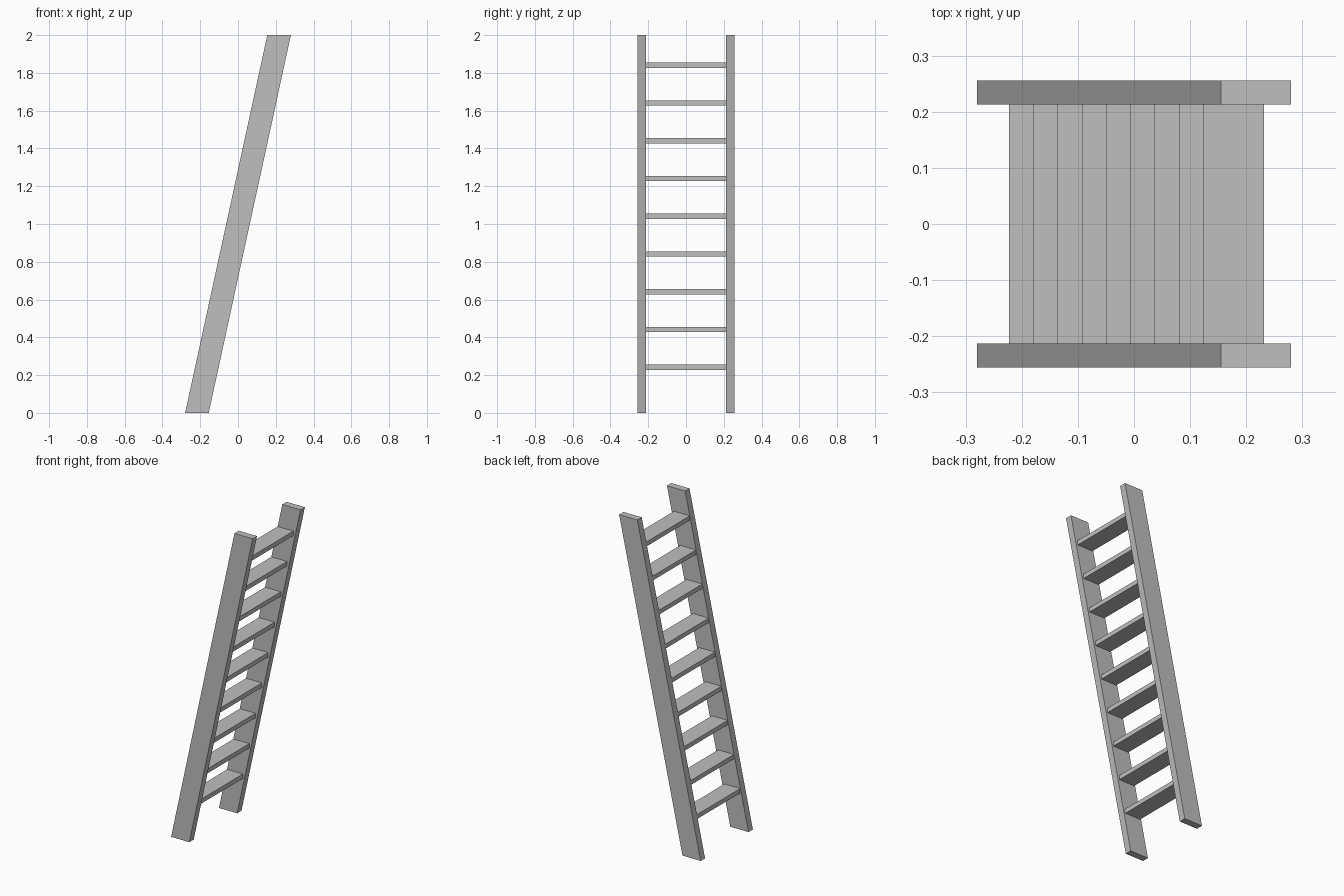
import bpy
import bmesh

default = bpy.data.objects.get("Cube")
if default:
    bpy.data.objects.remove(default, do_unlink=True)

# Single plain grey
grey = bpy.data.materials.new("plain grey")
grey.use_nodes = True
color = (0.52, 0.52, 0.52, 1)
grey.diffuse_color = color
grey.node_tree.nodes["Principled BSDF"].inputs["Base Color"].default_value = color


def extruded_profile(name, profile, y0, y1):
    """Extrude an x/z outline along y."""
    bm = bmesh.new()
    face = bm.faces.new([bm.verts.new((x, y0, z)) for x, z in profile])
    out = bmesh.ops.extrude_face_region(bm, geom=[face])
    moved = [g for g in out["geom"] if isinstance(g, bmesh.types.BMVert)]
    bmesh.ops.translate(bm, verts=moved, vec=(0, y1 - y0, 0))
    bmesh.ops.recalc_face_normals(bm, faces=bm.faces)
    mesh = bpy.data.meshes.new(name)
    bm.to_mesh(mesh)
    bm.free()
    mesh.materials.append(grey)
    obj = bpy.data.objects.new(name, mesh)
    bpy.context.collection.objects.link(obj)
    return obj


# Leaning side rails, cut level at floor and top
INNER, OUTER = 0.213, 0.256
rail = [(-0.28, 0), (-0.155, 0), (0.28, 2), (0.155, 2)]
extruded_profile("front_rail", rail, -OUTER, -INNER)
extruded_profile("back_rail", rail, INNER, OUTER)

# Level treads climbing between the rails
DEPTH, THICK, RISE, RUN = 0.108, 0.028, 0.2, 0.0433
for i in range(9):
    x, z = -0.223 + RUN * i, 0.227 + RISE * i
    tread = [(x, z), (x + DEPTH, z), (x + DEPTH, z + THICK), (x, z + THICK)]
    extruded_profile(f"tread_{i + 1}", tread, -INNER, INNER)
